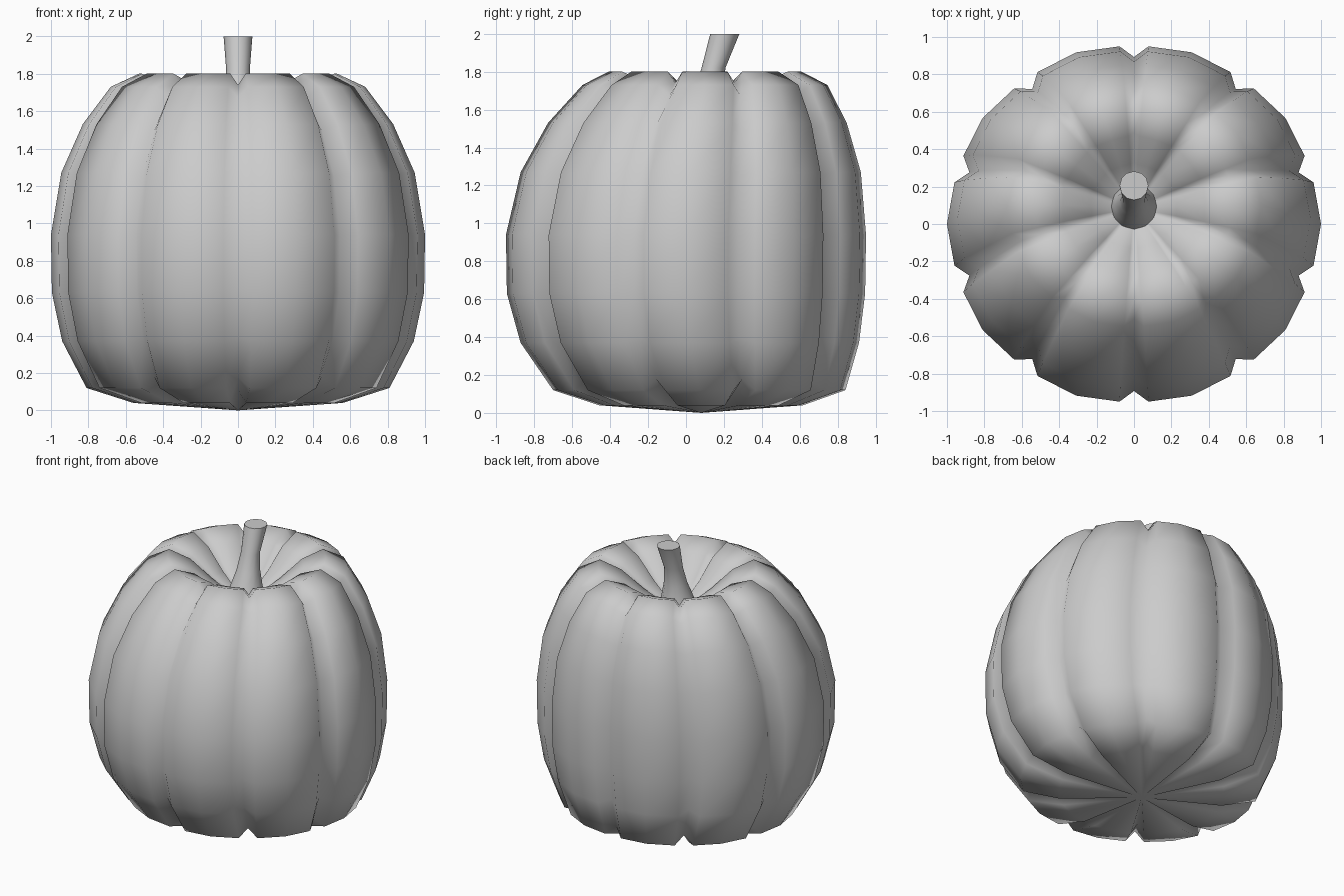
import bpy, bmesh
from math import sin, cos, radians, hypot

if "Cube" in bpy.data.objects:
    bpy.data.objects.remove(bpy.data.objects["Cube"])

Y_SCALE = 0.965


def make_object(name, bm):
    bmesh.ops.recalc_face_normals(bm, faces=bm.faces)
    me = bpy.data.meshes.new(name)
    bm.to_mesh(me)
    bm.free()
    ob = bpy.data.objects.new(name, me)
    bpy.context.collection.objects.link(ob)
    return ob


def bridge(bm, a, b):
    n = len(a)
    for i in range(n):
        bm.faces.new((a[i], a[(i + 1) % n], b[(i + 1) % n], b[i]))


def fan(bm, ring, co):
    pole = bm.verts.new(co)
    for i in range(len(ring)):
        bm.faces.new((ring[i], ring[(i + 1) % len(ring)], pole))


# Pumpkin body: rib profile (radius, height, y centre, groove depth)
profile = [
    (0.56, 0.04, 0.08, 0.07), (0.81, 0.12, 0.07, 0.075),
    (0.94, 0.37, 0.02, 0.075), (0.995, 0.63, 0.0, 0.075),
    (1.0, 0.94, 0.0, 0.075), (0.945, 1.27, 0.025, 0.075),
    (0.83, 1.53, 0.06, 0.075), (0.68, 1.73, 0.10, 0.075),
    (0.53, 1.80, 0.10, 0.06), (0.38, 1.745, 0.10, 0.045),
    (0.23, 1.62, 0.095, 0.025), (0.10, 1.53, 0.09, 0.0),
]
bm = bmesh.new()
rings = []
for i, (r, z, yc, depth) in enumerate(profile):
    # outward normal of the profile, along which the grooves are cut
    before = profile[i - 1] if i else (0, 0)
    after = profile[i + 1] if i + 1 < len(profile) else (0, 1.5)
    dr, dz = after[0] - before[0], after[1] - before[1]
    length = hypot(dr, dz)
    nr, nz = dz / length, -dr / length
    ring = []
    for rib in range(10):
        for offset, cut in ((-13.5, 0.17), (0, 0), (13.5, 0.17), (18, 1)):
            a = radians(rib * 36 + offset)
            rr = r - nr * depth * cut
            # only the groove itself drops in height
            zz = z - nz * depth * (cut if cut == 1 else 0)
            ring.append(bm.verts.new((rr * cos(a), yc + rr * sin(a) * Y_SCALE, zz)))
    rings.append(ring)
for a, b in zip(rings, rings[1:]):
    bridge(bm, a, b)
fan(bm, rings[0], (0, 0.08, 0))
fan(bm, rings[-1], (0, 0.09, 1.5))
body = make_object("pumpkin_body", bm)
for p in body.data.polygons:
    p.use_smooth = True

# Stem: flared base, leaning back, flat cut top
bm = bmesh.new()
rings = []
for y, z, r in ((0.09, 1.5, 0.135), (0.10, 1.6, 0.105), (0.12, 1.7, 0.078),
                (0.145, 1.82, 0.063), (0.205, 2.0, 0.077)):
    rings.append([bm.verts.new((r * cos(radians(k * 30)), y + r * sin(radians(k * 30)), z))
                  for k in range(12)])
for a, b in zip(rings, rings[1:]):
    bridge(bm, a, b)
bm.faces.new(rings[0])
bm.faces.new(rings[-1])
stem = make_object("stem", bm)
bpy.context.view_layer.objects.active = stem
stem.select_set(True)
bpy.ops.object.shade_smooth_by_angle(angle=radians(50))
